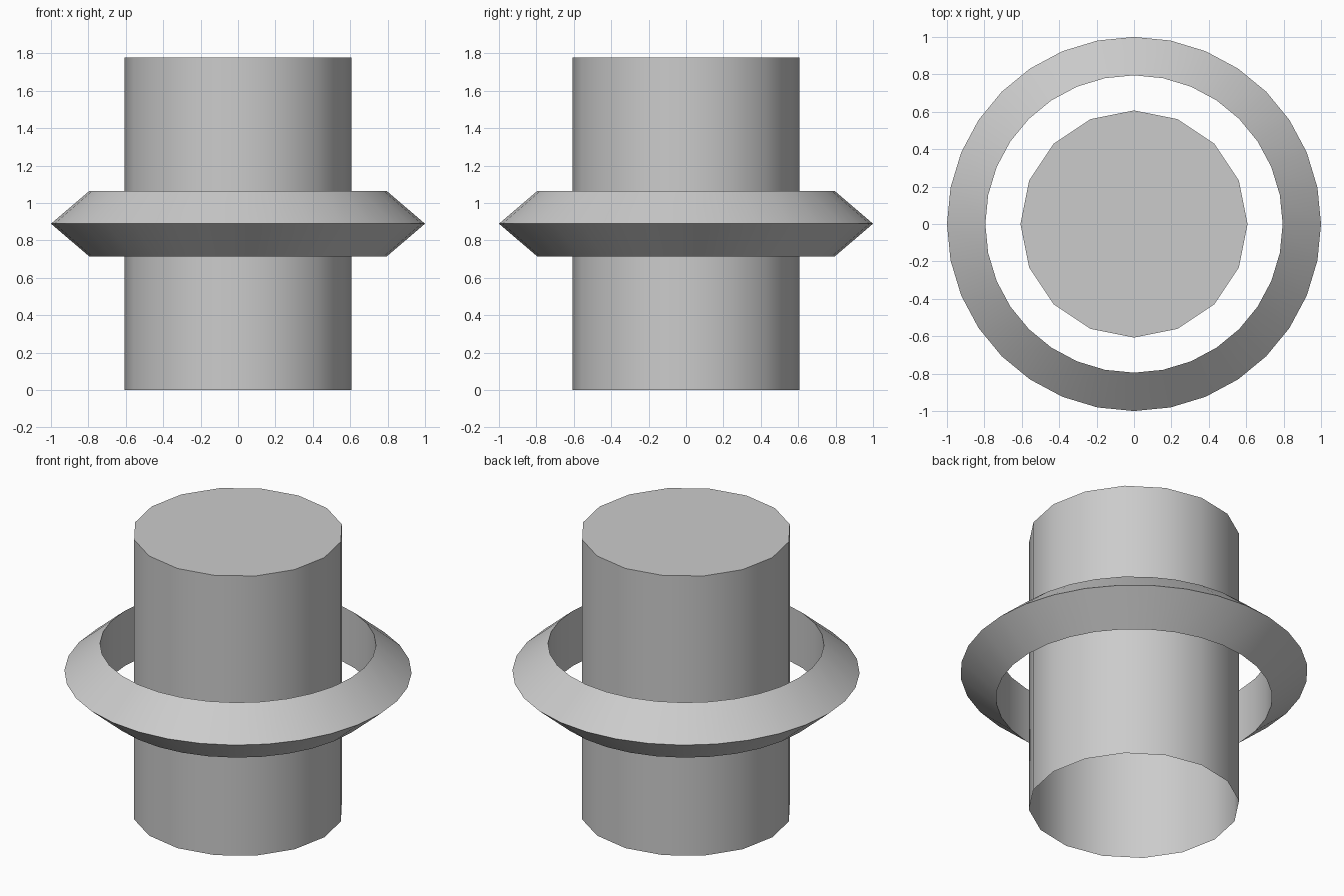
import bpy, math

if "Cube" in bpy.data.objects:
    bpy.data.objects.remove(bpy.data.objects["Cube"])


def lathe(name, profile, sides, closed):
    """Revolve (radius, z) points around z; radius 0 makes no ring, so caps are added separately."""
    n = len(profile)
    verts = [(r * math.cos(2 * math.pi * i / sides), r * math.sin(2 * math.pi * i / sides), z)
             for r, z in profile for i in range(sides)]
    faces = []
    for p in range(n if closed else n - 1):
        a, b = p * sides, (p + 1) % n * sides
        for i in range(sides):
            j = (i + 1) % sides
            faces.append((a + i, a + j, b + j, b + i))
    if not closed:
        faces.append(tuple(range((n - 1) * sides, n * sides)))  # top cap
    mesh = bpy.data.meshes.new(name)
    mesh.from_pydata(verts, [], faces)
    mesh.update()
    obj = bpy.data.objects.new(name, mesh)
    bpy.context.collection.objects.link(obj)
    bpy.ops.object.select_all(action='DESELECT')
    obj.select_set(True)
    bpy.context.view_layer.objects.active = obj
    bpy.ops.object.shade_smooth_by_angle(angle=math.radians(35))
    return obj


# Central column: capped on top, open underneath
lathe("column", [(0.607, 0.0), (0.607, 1.777)], 16, closed=False)

# Floating ring with a triangular section
lathe("ring", [(0.795, 0.714), (1.0, 0.889), (0.795, 1.064)], 32, closed=True)
